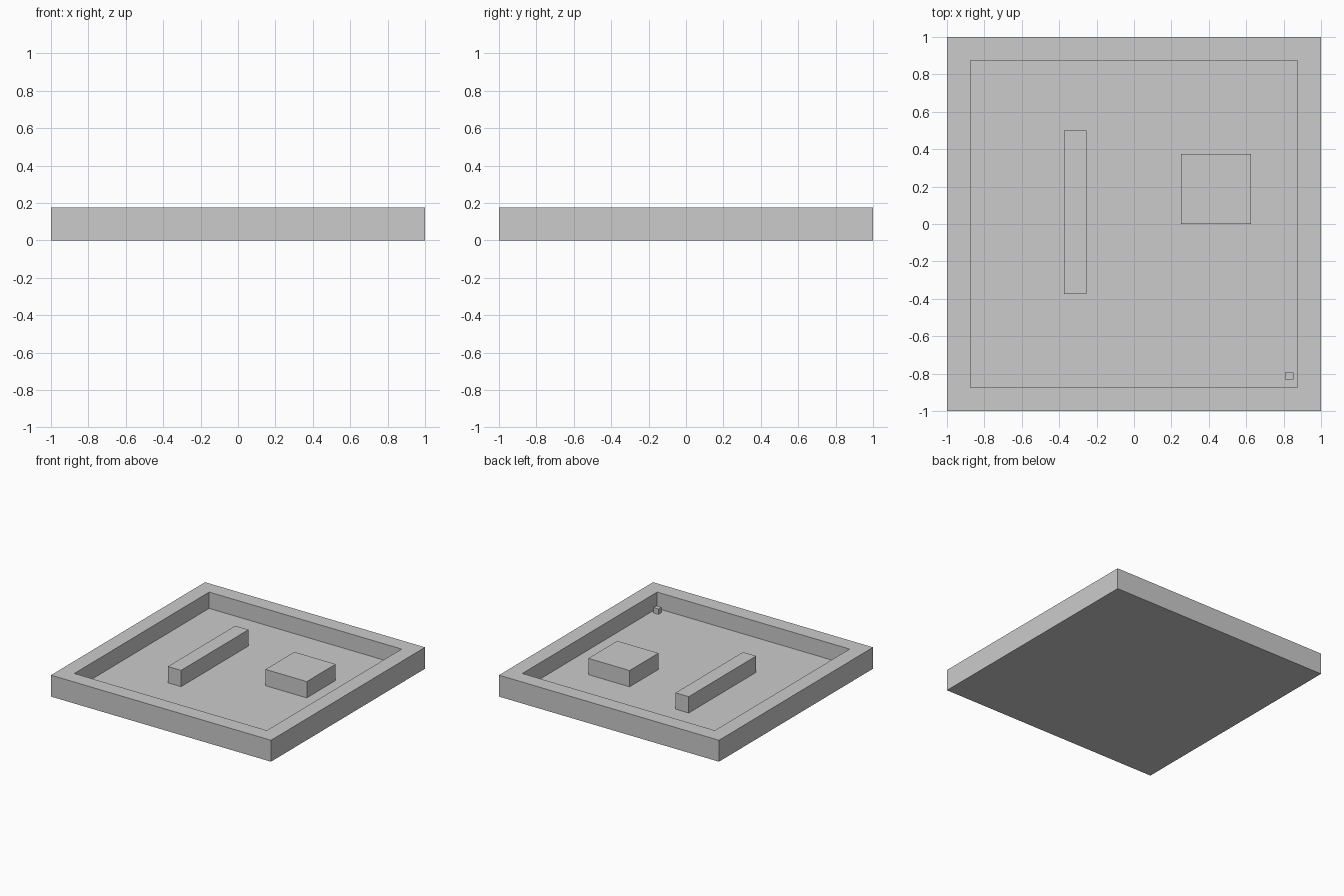
import bpy
import bmesh
from mathutils import Matrix, Vector

default = bpy.data.objects.get("Cube")
if default:
    bpy.data.objects.remove(default, do_unlink=True)

RIM_Z = 0.176
FLOOR_Z = 0.042
WALL = 0.125

# Plain grey used on every part
grey = bpy.data.materials.new("plain_grey")
grey.use_nodes = True
colour = (0.6, 0.6, 0.6, 1)
grey.diffuse_color = colour
grey.node_tree.nodes["Principled BSDF"].inputs["Base Color"].default_value = colour


def make_block(name, low, high, shape=None):
    """Flat-sided box between two corners, optionally reshaped."""
    low, high = Vector(low), Vector(high)
    bm = bmesh.new()
    place = Matrix.Translation((low + high) / 2) @ Matrix.Diagonal((*(high - low), 1))
    bmesh.ops.create_cube(bm, size=1, matrix=place)
    if shape:
        shape(bm)
    bmesh.ops.recalc_face_normals(bm, faces=bm.faces)
    mesh = bpy.data.meshes.new(name)
    bm.to_mesh(mesh)
    bm.free()
    mesh.materials.append(grey)
    obj = bpy.data.objects.new(name, mesh)
    bpy.context.collection.objects.link(obj)
    return obj


def hollow_top(bm):
    """Inset the top face and sink it to form walls around a floor."""
    bm.normal_update()
    top = max(bm.faces, key=lambda f: f.calc_center_median().z)
    bmesh.ops.inset_region(bm, faces=[top], thickness=WALL, use_even_offset=True)
    sunk = bmesh.ops.extrude_discrete_faces(bm, faces=[top])["faces"][0]
    bmesh.ops.translate(bm, verts=sunk.verts, vec=(0, 0, FLOOR_Z - RIM_Z))


# Square tray with a raised wall
make_block("walled_tray", (-1, -1, 0), (1, 1, RIM_Z), hollow_top)

# Obstacles level with the wall
make_block("long_barrier", (-0.375, -0.375, FLOOR_Z), (-0.255, 0.5, RIM_Z))
make_block("square_block", (0.25, 0, FLOOR_Z), (0.625, 0.375, RIM_Z))

# Small cube in the corner
make_block("corner_cube", (0.806, -0.831, FLOOR_Z), (0.852, -0.793, FLOOR_Z + 0.045))
